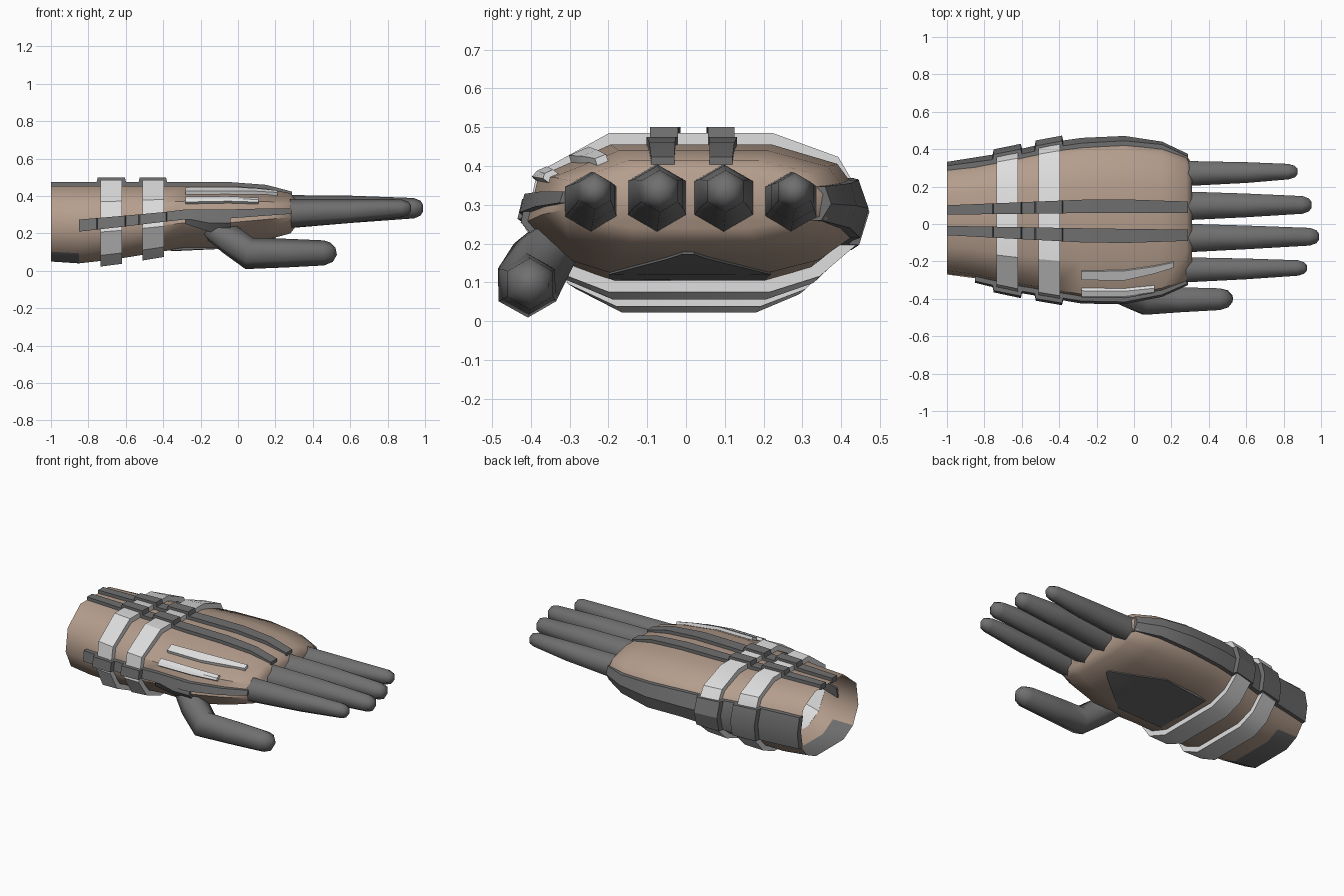
import bpy, bmesh, math
from mathutils import Vector
from mathutils.geometry import intersect_line_line_2d as hit2d

if "Cube" in bpy.data.objects:
    bpy.data.objects.remove(bpy.data.objects["Cube"])


def material(name, rgb):
    m = bpy.data.materials.new(name)
    m.diffuse_color = (*rgb, 1)
    m.use_nodes = True
    m.node_tree.nodes["Principled BSDF"].inputs["Base Color"].default_value = m.diffuse_color
    return m


TAN = material("tan_skin", (0.46, 0.34, 0.265))
GREY = material("dark_grey", (0.16, 0.16, 0.16))
WHITE = material("light_grey", (0.74, 0.74, 0.74))

# Cross-section outline (u across, w up) and stations (x, y0, y1, z0, z1)
OUTLINE = [(-.5, 1), (.47, 1), (.86, .85), (1, .6), (.97, .3), (.75, .1), (.45, 0),
           (0, 0), (-.5, 0), (-.82, .13), (-1, .4), (-.93, .75)]
STATIONS = [(-1, -.27, .31, .05, .455), (-.85, -.29, .33, .04, .455),
            (-.67, -.335, .365, .06, .455), (-.45, -.375, .415, .095, .455),
            (-.28, -.405, .44, .125, .455), (-.05, -.41, .45, .125, .455),
            (.15, -.37, .42, .165, .44), (.28, -.32, .37, .2, .415),
            (.31, -.28, .32, .24, .38)]


def lerp_table(table, x):
    for a, b in zip(table, table[1:]):
        if x <= b[0]:
            t = max(0, (x - a[0]) / (b[0] - a[0]))
            return [p + (q - p) * t for p, q in zip(a[1:], b[1:])]
    return list(table[-1][1:])


def section(x, off=0):
    y0, y1, z0, z1 = lerp_table(STATIONS, x)
    y0, y1, z0, z1 = y0 - off, y1 + off, z0 - off, z1 + off
    return [Vector((x, (y0 + y1) / 2 + u * (y1 - y0) / 2, z0 + w * (z1 - z0)))
            for u, w in OUTLINE]


def on_surface(x, y, z):
    """Point of the hand surface seen from the section centre towards (y, z)."""
    y0, y1, z0, z1 = lerp_table(STATIONS, x)
    c = Vector(((y0 + y1) / 2, (z0 + z1) / 2))
    far = c + (Vector((y, z)) - c).normalized() * 3
    ring = [p.yz for p in section(x)]
    for a, b in zip(ring, ring[1:] + ring[:1]):
        h = hit2d(c, far, a, b)
        if h:
            return Vector((x, h.x, h.y))
    return Vector((x, y, z))


def loft(name, rings, mat, caps=(True, True), closed=False, angle=30):
    bm = bmesh.new()
    vs = [[bm.verts.new(p) for p in r] for r in rings]
    n = len(vs[0])
    for a, b in zip(vs, vs[1:] + (vs[:1] if closed else [])):
        for i in range(n):
            bm.faces.new((a[i], a[(i + 1) % n], b[(i + 1) % n], b[i]))
    if not closed:
        if caps[0]:
            bm.faces.new(vs[0])
        if caps[1]:
            bm.faces.new(vs[-1])
    bmesh.ops.recalc_face_normals(bm, faces=bm.faces)
    me = bpy.data.meshes.new(name)
    bm.to_mesh(me)
    bm.free()
    me.materials.append(mat)
    ob = bpy.data.objects.new(name, me)
    bpy.context.collection.objects.link(ob)
    bpy.ops.object.select_all(action='DESELECT')
    ob.select_set(True)
    bpy.context.view_layer.objects.active = ob
    bpy.ops.object.shade_smooth_by_angle(angle=math.radians(angle))
    return ob


def ribbon(name, edges, direction, thick, mat):
    """Raised strip; edges = [(x, (y, z), (y, z))], thick = function of x."""
    d = Vector((0, *direction)).normalized()
    rings = []
    for x, e0, e1 in edges:
        pts = [on_surface(x, e0[0] + (e1[0] - e0[0]) * k / 2, e0[1] + (e1[1] - e0[1]) * k / 2)
               for k in range(3)]
        rings.append([p + d * thick(x) for p in pts] + [p - d * .012 for p in reversed(pts)])
    return loft(name, rings, mat)


# Hand and forearm shell, open at the wrist, with a grey patch under the wrist
hand = loft("hand", [section(s[0]) for s in STATIONS], TAN, (False, True), angle=50)
hand.data.materials.append(GREY)
for f in hand.data.polygons:
    if f.center.x < -.86 and f.normal.z < -.8:
        f.material_index = 1

# Palm patch
palm = [(-.36, -.2, .2), (-.05, -.2, .22), (.15, -.05, .06), (.2, -.01, .02)]
ribbon("palm_patch", [(x, (a, lerp_table(STATIONS, x)[2]), (b, lerp_table(STATIONS, x)[2]))
                      for x, a, b in palm], (0, -1), lambda x: .006, GREY)

# Two wrist straps
for i, (x0, x1) in enumerate([(-.735, -.62), (-.51, -.395)]):
    loft(f"wrist_strap_{i + 1}", [section(x0), section(x0, .03), section(x1, .03), section(x1)],
         WHITE, closed=True)

# Bars and bands that step up over the straps
STEPS = [-1, -.756, -.75, -.605, -.599, -.531, -.525, -.385, -.379, -.28, -.05, .15, .29]


def stepped(low, high):
    return lambda x: high if -.752 < x < -.603 or -.527 < x < -.383 else low


bars = {"back_bar_left": [(-1, .05, .10), (-.15, .06, .135), (.29, .06, .12)],
        "back_bar_right": [(-1, -.06, -.01), (-.15, -.105, -.025), (.29, -.09, -.03)]}
for name, table in bars.items():
    edges = []
    for x in STEPS:
        a, b = lerp_table(table, x)
        top = lerp_table(STATIONS, x)[3]
        edges.append((x, (a, top), (b, top)))
    ribbon(name, edges, (0, 1), stepped(.02, .045), GREY)

outer = [(-1, .15, .36), (-.6, .17, .37), (-.28, .2, .375), (-.05, .21, .37), (.29, .255, .35)]
inner = [(-.85, .21, .275), (-.62, .235, .295), (-.4, .262, .315), (-.28, .275, .33),
         (-.05, .28, .33), (.15, .295, .335), (.29, .305, .335)]
for name, table, side in (("outer_side_band", outer, 1), ("thumb_side_band", inner, -1)):
    edges = []
    for x in STEPS:
        x = max(x, table[0][0])
        if edges and x <= edges[-1][0]:
            continue
        a, b = lerp_table(table, x)
        y = lerp_table(STATIONS, x)[1 if side > 0 else 0]
        edges.append((x, (y, a), (y, b)))
    ribbon(name, edges, (side, 0), stepped(.025, .052), GREY)

# Panel between the thumb band and the thumb
ribbon("thumb_panel", [(-.28, (-.405, .25), (-.405, .31)), (-.15, (-.4, .2), (-.41, .31)),
                       (-.04, (-.4, .2), (-.41, .31))], (-1, 0), lambda x: .02, GREY)

# Raised light strips on the back of the hand
ribbon("knuckle_strip_upper", [(-.28, (-.31, .415), (-.26, .435)), (-.05, (-.31, .415), (-.25, .435)),
                               (.1, (-.28, .415), (-.235, .43)), (.21, (-.25, .41), (-.215, .42))],
       (-.3, .95), lambda x: .018, WHITE)
ribbon("knuckle_strip_lower", [(-.28, (-.395, .36), (-.37, .395)), (-.05, (-.4, .365), (-.37, .395)),
                               (.11, (-.375, .36), (-.35, .385))],
       (-.8, .6), lambda x: .018, WHITE)


def digit(name, path):
    """Six-sided tapering tube; path = [(centre, radius)]."""
    rings = []
    pts = [Vector(p) for p, r in path]
    for i, (p, r) in enumerate(path):
        t = (pts[min(i + 1, len(pts) - 1)] - pts[max(i - 1, 0)]).normalized()
        side = t.cross(Vector((0, 0, 1))).normalized()
        up = side.cross(t)
        rings.append([pts[i] + (side * math.sin(k * math.pi / 3) + up * math.cos(k * math.pi / 3)) * r
                      for k in range(6)])
    return loft(name, rings, GREY, angle=65)


# Fingers: base y, base z, base radius, tip x, tip y
for name, y, z, r, tx, ty in (("index_finger", -.245, .308, .077, .925, -.235),
                              ("middle_finger", -.075, .317, .088, .99, -.068),
                              ("ring_finger", .097, .317, .088, .95, .102),
                              ("little_finger", .27, .308, .077, .875, .28)):
    digit(name, [((.28, y, z), r), ((.6, (y + ty) / 2, z + .012), r * .83),
                 ((tx - .05, ty, .335), r * .62), ((tx - .015, ty, .335), r * .46),
                 ((tx, ty, .335), r * .2)])

# Thumb
digit("thumb", [((-.14, -.32, .225), .065), ((-.04, -.37, .165), .082), ((.06, -.41, .093), .086),
                ((.25, -.405, .095), .077), ((.46, -.402, .096), .067),
                ((.5, -.4, .1), .052), ((.525, -.4, .105), .02)])
